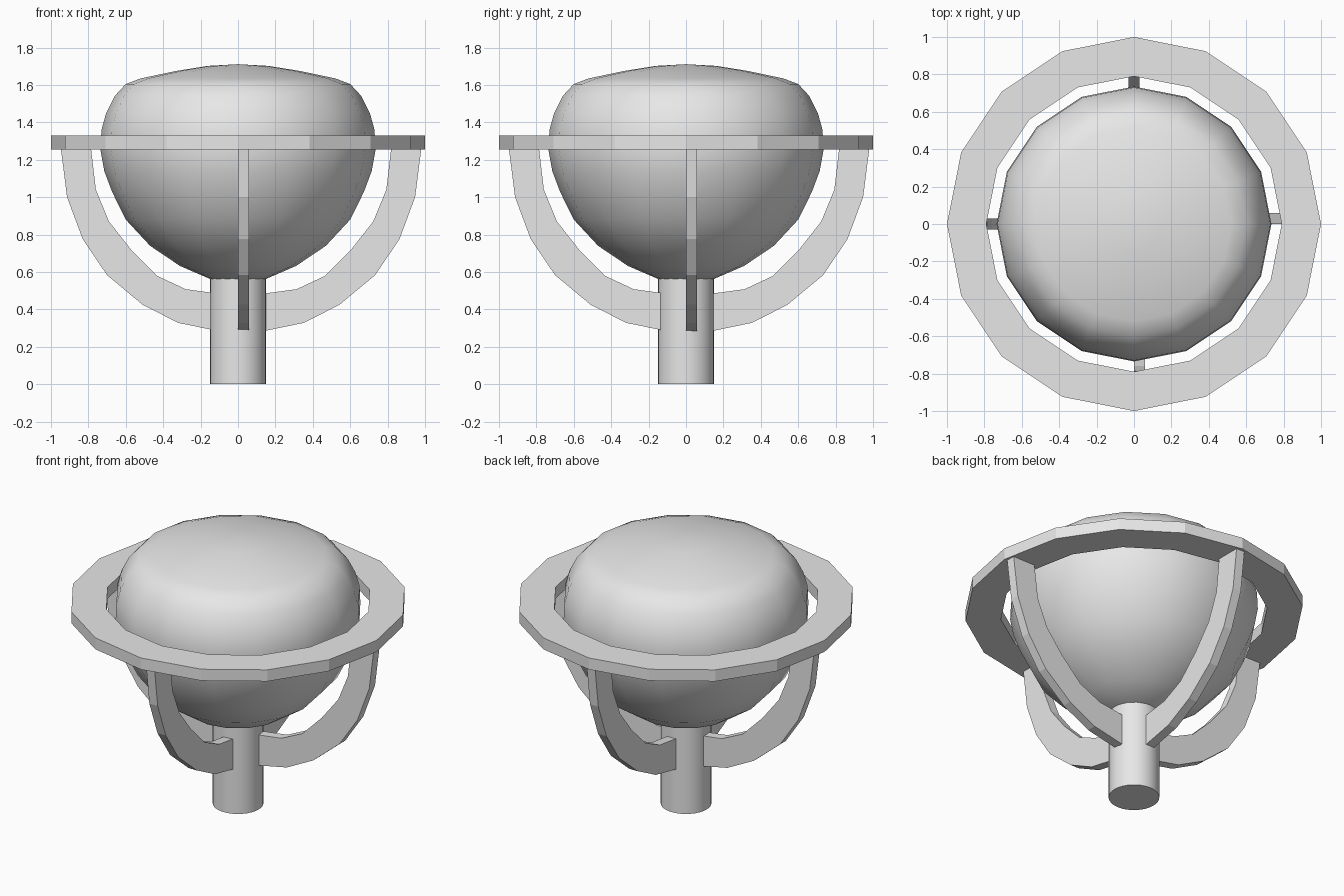
import bpy, bmesh, math

if "Cube" in bpy.data.objects:
    bpy.data.objects.remove(bpy.data.objects["Cube"])

mat = bpy.data.materials.new("plain grey")
mat.diffuse_color = (0.8, 0.8, 0.8, 1)
mat.use_nodes = True
mat.node_tree.nodes["Principled BSDF"].inputs["Base Color"].default_value = mat.diffuse_color


def make_object(name, bm, smooth=None):
    bmesh.ops.recalc_face_normals(bm, faces=bm.faces)
    mesh = bpy.data.meshes.new(name)
    bm.to_mesh(mesh)
    bm.free()
    mesh.materials.append(mat)
    ob = bpy.data.objects.new(name, mesh)
    bpy.context.collection.objects.link(ob)
    if smooth:
        bpy.ops.object.select_all(action='DESELECT')
        ob.select_set(True)
        bpy.context.view_layer.objects.active = ob
        bpy.ops.object.shade_smooth_by_angle(angle=math.radians(smooth))
    return ob


def lathe(name, profile, sides, closed=False, smooth=None):
    """Spin (radius, z) points around the z axis."""
    bm = bmesh.new()
    vs = [bm.verts.new((r, 0, z)) for r, z in profile]
    pairs = list(zip(vs, vs[1:])) + ([(vs[-1], vs[0])] if closed else [])
    edges = [bm.edges.new(p) for p in pairs]
    bmesh.ops.spin(bm, geom=vs + edges, cent=(0, 0, 0), axis=(0, 0, 1),
                   angle=math.tau, steps=sides, use_duplicate=False)
    bmesh.ops.remove_doubles(bm, verts=bm.verts, dist=0.0005)
    return make_object(name, bm, smooth)


# Stem
lathe("stem", [(0, 0), (0.15, 0), (0.15, 0.57), (0, 0.57)], 32, smooth=40)

# Rounded globe
lathe("globe", [(0, 0.56), (0.15, 0.563), (0.31, 0.632), (0.47, 0.74),
                (0.60, 0.88), (0.674, 1.03), (0.715, 1.14), (0.735, 1.25),
                (0.73, 1.36), (0.705, 1.45), (0.66, 1.54), (0.60, 1.605),
                (0.52, 1.635), (0.33, 1.675), (0.16, 1.702), (0, 1.711)],
      16, smooth=60)

# Flat sixteen-sided ring
lathe("ring", [(0.79, 1.255), (1, 1.255), (1, 1.33), (0.79, 1.33)], 16, closed=True)

# Four curved arms, each with its own small outward shift and sideways offset
outer = [(0.947, 1.26), (0.914, 1.0), (0.83, 0.775), (0.70, 0.583),
         (0.51, 0.425), (0.32, 0.328), (0.11, 0.285)]
inner = [(0.11, 0.485), (0.28, 0.508), (0.43, 0.578), (0.572, 0.72),
         (0.69, 0.87), (0.76, 1.04), (0.786, 1.26)]
arms = [("right_arm", 0, 0.033, 0.03), ("back_arm", 90, 0.033, 0),
        ("left_arm", 180, 0, 0), ("front_arm", 270, 0, 0.03)]
for name, angle, shift, side in arms:
    bm = bmesh.new()
    face = bm.faces.new([bm.verts.new((r + shift, side - 0.03, z))
                         for r, z in outer + inner])
    ext = bmesh.ops.extrude_face_region(bm, geom=[face])
    moved = [g for g in ext["geom"] if isinstance(g, bmesh.types.BMVert)]
    bmesh.ops.translate(bm, verts=moved, vec=(0, 0.06, 0))
    arm = make_object(name, bm)
    arm.rotation_euler.z = math.radians(angle)
